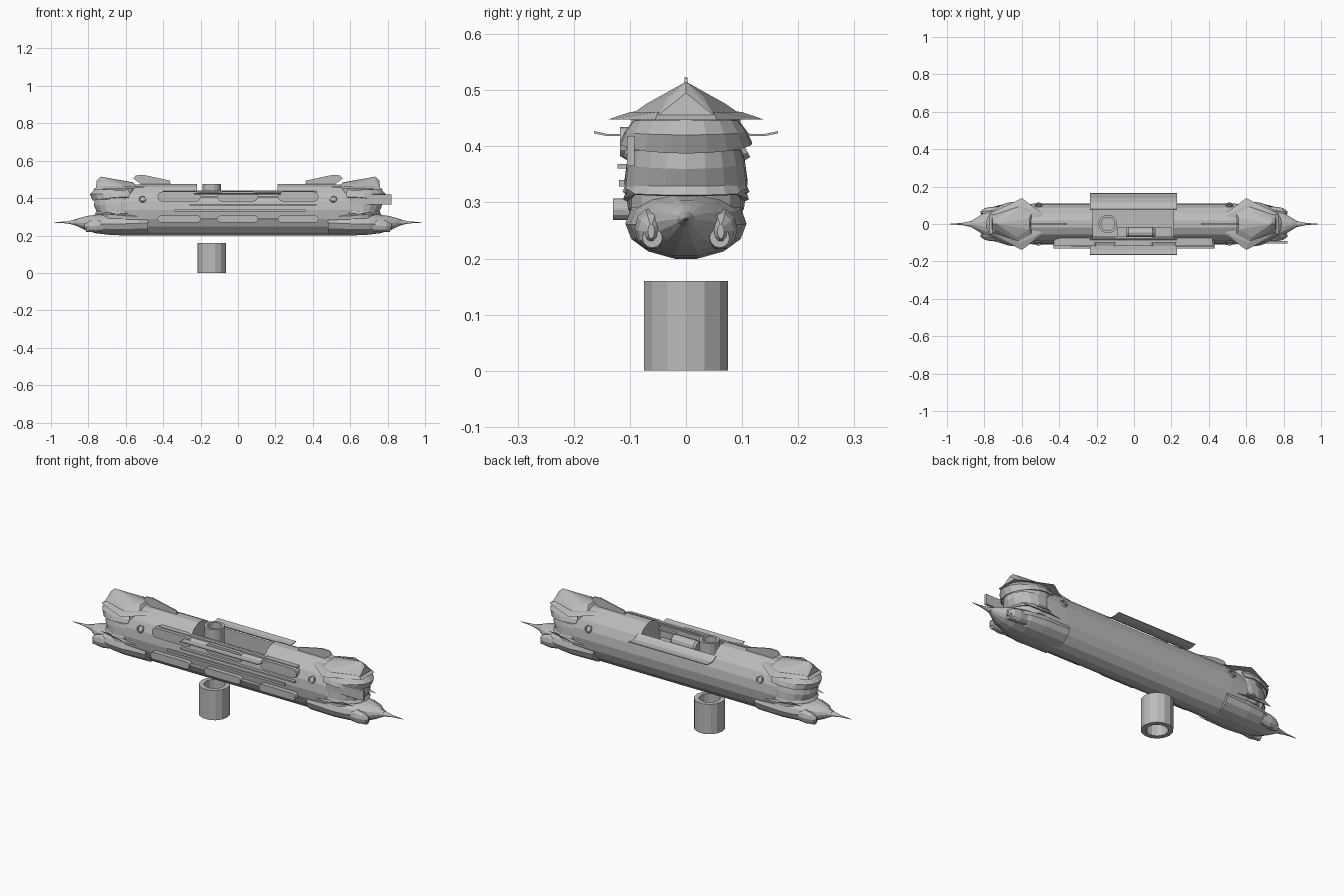
import bpy, bmesh, math
from mathutils import Vector

if "Cube" in bpy.data.objects:
    bpy.data.objects.remove(bpy.data.objects["Cube"])

grey = bpy.data.materials.new("plain_grey")
grey.diffuse_color = (0.5, 0.5, 0.5, 1)
grey.use_nodes = True
grey.node_tree.nodes["Principled BSDF"].inputs["Base Color"].default_value = grey.diffuse_color


def finish(name, bm):
    bmesh.ops.recalc_face_normals(bm, faces=bm.faces)
    me = bpy.data.meshes.new(name)
    bm.to_mesh(me)
    bm.free()
    me.materials.append(grey)
    ob = bpy.data.objects.new(name, me)
    bpy.context.collection.objects.link(ob)
    return ob


def loft(name, sections, n=18):
    """Closed loft along x; section = (x, half width, z bottom, z top)."""
    bm = bmesh.new()
    rings = []
    for x, w, z0, z1 in sections:
        rings.append([bm.verts.new((x, w * math.cos(a), (z0 + z1) / 2 + (z1 - z0) / 2 * math.sin(a)))
                      for a in (2 * math.pi * i / n for i in range(n))])
    for r, s in zip(rings, rings[1:]):
        for i in range(n):
            j = (i + 1) % n
            bm.faces.new((r[i], r[j], s[j], s[i]))
    bm.faces.new(rings[0])
    bm.faces.new(rings[-1])
    return finish(name, bm)


def box(name, x0, x1, y0, y1, z0, z1, bevel=0):
    bm = bmesh.new()
    bmesh.ops.create_cube(bm, size=1)
    for v in bm.verts:
        v.co = Vector((x0 + (x1 - x0) * (v.co.x + .5), y0 + (y1 - y0) * (v.co.y + .5),
                       z0 + (z1 - z0) * (v.co.z + .5)))
    if bevel:  # round the corners seen from the side
        es = [e for e in bm.edges if abs(e.verts[0].co.y - e.verts[1].co.y) > 1e-5]
        bmesh.ops.bevel(bm, geom=es, offset=bevel, segments=3, affect='EDGES', profile=.5)
    return finish(name, bm)


def tube(name, c, r, ri, z0, z1, n=14):
    bm = bmesh.new()
    rings = [[bm.verts.new((c[0] + q * math.cos(2 * math.pi * i / n),
                            c[1] + q * math.sin(2 * math.pi * i / n), z)) for i in range(n)]
             for q, z in ((r, z0), (r, z1), (ri, z1), (ri, z0))]
    for k in range(4):
        a, b = rings[k], rings[(k + 1) % 4]
        for i in range(n):
            j = (i + 1) % n
            bm.faces.new((a[i], a[j], b[j], b[i]))
    return finish(name, bm)


def hull(name, pts):
    bm = bmesh.new()
    for p in pts:
        bm.verts.new(p)
    bmesh.ops.convex_hull(bm, input=bm.verts)
    return finish(name, bm)


def strip(name, rows, thick=.004):
    """Thin sheet through rows of points."""
    bm = bmesh.new()
    vs = [[bm.verts.new(p) for p in r] for r in rows]
    for a, b in zip(vs, vs[1:]):
        for i in range(len(a) - 1):
            bm.faces.new((a[i], a[i + 1], b[i + 1], b[i]))
    ob = finish(name, bm)
    m = ob.modifiers.new("thickness", 'SOLIDIFY')
    m.thickness = thick
    m.offset = 0
    return ob


# main hull with open bay
half = [(.5, .11, .197, .478), (.6, .106, .2, .47), (.66, .09, .21, .45)]
hull_body = loft("main_hull", [(-x, w, a, b) for x, w, a, b in reversed(half)] + half)
cutter = box("bay_cutter", -.22, .212, -.082, .082, .33, .6)
cutter.hide_render = True
cutter.hide_viewport = True
cut = hull_body.modifiers.new("bay", 'BOOLEAN')
cut.object = cutter
cut.solver = 'EXACT'

# bay contents: pipe and small canisters
tube("bay_pipe", (-.14, 0), .05, .036, .325, .475)
loft("bay_canister", [(-.04, .02, .37, .41), (-.03, .028, .36, .42), (.1, .028, .36, .42), (.115, .015, .375, .405)], 12).location.y = -.045
box("bay_shelf", -.09, .2, -.08, -.02, .33, .365)

# hollow stand below
tube("stand", (-.14, 0), .077, .052, 0, .16)

# bay doors folded outward
prof = [(.078, .440), (.095, .428), (.115, .420), (.14, .420), (.164, .425)]
for s, nm in ((-1, "front"), (1, "back")):
    strip(nm + "_bay_door", [[(x, s * y, z) for y, z in prof] for x in (-.235, .23)])


def skirt(name, d, rows, a_max=115, n=12):
    """Sheet wrapped round the outer half of an end; row = (x radius, y radius, z side, z tip)."""
    out = []
    for rx, ry, zs, zt in rows:
        r = []
        for i in range(n + 1):
            a = math.radians(-a_max + 2 * a_max * i / n)
            t = max(0, math.cos(a))
            r.append((d * (.64 + rx * math.cos(a)), ry * math.sin(a), zs + (zt - zs) * t))
        out.append(r)
    return strip(name, out)


for d, nm in ((-1, "left"), (1, "right")):
    # lower jaw and spike
    loft(nm + "_jaw", [(d * x, w, a, b) for x, w, a, b in (
        (.48, .106, .2, .335), (.62, .108, .199, .325), (.7, .1, .203, .318), (.76, .08, .211, .312),
        (.81, .054, .225, .305), (.845, .032, .242, .295), (.87, .016, .256, .284),
        (.92, .006, .265, .275), (.985, .001, .269, .271))], 14)
    # star round the spike root
    for k in range(4):
        a = math.pi * k / 4
        c, s = .026 * math.cos(a), .026 * math.sin(a)
        hull(nm + "_spike_blade", [(d * .84, c, .27 + s), (d * .84, -c, .27 - s), (d * .92, 0, .27),
                                   (d * .84, .002 * math.sin(a), .27 - .002 * math.cos(a))])
    for s in (-1, 1):
        # jaw side fairing and round port
        loft(nm + "_jaw_cheek", [(d * x, w, a, b) for x, w, a, b in (
            (.64, .008, .24, .26), (.69, .026, .225, .282), (.76, .03, .215, .29),
            (.795, .024, .22, .28), (.82, .006, .235, .262))], 10).location.y = s * .062
        loft(nm + "_jaw_port", [(d * .77, .018, .219, .255), (d * .812, .018, .219, .255)], 12).location.y = s * .06
        # round eye on the hull side
        eye = tube(nm + "_eye_ring", (0, 0), .02, .014, -.005, .007, 12)
        eye.rotation_euler = (math.radians(-62 * s), 0, 0)
        eye.location = (d * .51, s * .099, .395)
        # whiskers along the cheeks
        hull(nm + "_cheek_fin", [(d * .5, s * .1, .3), (d * .7, s * .106, .325), (d * .76, s * .09, .315),
                                 (d * .7, s * .1, .31), (d * .6, s * .112, .305)])
    # neck between jaw and crown
    tube(nm + "_neck", (d * .635, 0), .1, .001, .29, .45, 14)
    # layered collars
    skirt(nm + "_low_collar", d, [(.125, .112, .318, .312), (.115, .106, .332, .328)])
    skirt(nm + "_mid_collar", d, [(.112, .108, .33, .325), (.128, .104, .37, .36), (.125, .098, .392, .392)])
    skirt(nm + "_upper_collar", d, [(.135, .117, .405, .388), (.15, .108, .425, .42), (.125, .093, .445, .445)])
    # faceted crown roof
    P = [(.48, .05, .46), (.6, .138, .448), (.775, .055, .447), (.63, .07, .476), (.735, .03, .49),
         (.56, .03, .482)]
    hull(nm + "_crown_brim", [(d * x, s * y, z) for x, y, z in P[:3] for s in (-1, 1)] +
         [(d * x, s * y, z + .006) for x, y, z in ((.5, .05, .46), (.61, .1, .455), (.75, .05, .455)) for s in (-1, 1)])
    hull(nm + "_crown", [(d * x, s * y, z) for x, y, z in P[3:] + [(.54, .07, .455), (.61, .1, .455), (.76, .05, .455)]
                         for s in (-1, 1)] + [(d * .735, 0, .515), (d * .56, 0, .484), (d * .755, 0, .495)])
    # thin dorsal fin
    hull(nm + "_top_fin", [(d * x, y, z) for y in (-.003, .003) for x, z in (
        (.36, .475), (.365, .494), (.5, .523), (.545, .522), (.56, .505), (.52, .475))])

# pods and rails on the front side
for z, y, h in ((.408, -.088, .026), (.288, -.1, .019)):
    for x0, x1 in ((-.43, -.2), (-.11, .105), (.215, .43)):
        box("side_pod", x0, x1, y - .03, y + .02, z - h, z + h, h * .9)
    box("side_rail", -.42, .42, y - .022, y + .02, z - .004, z + .004)
box("side_rail_long", -.34, .36, -.119, -.1, .328, .34)
box("side_rail_mid", -.26, .42, -.122, -.09, .36, .368)
box("upper_rail", -.4, .42, -.1, -.07, .43, .438)

# flat plate past the right end
box("right_side_plate", .6, .82, -.105, -.092, .365, .418)
